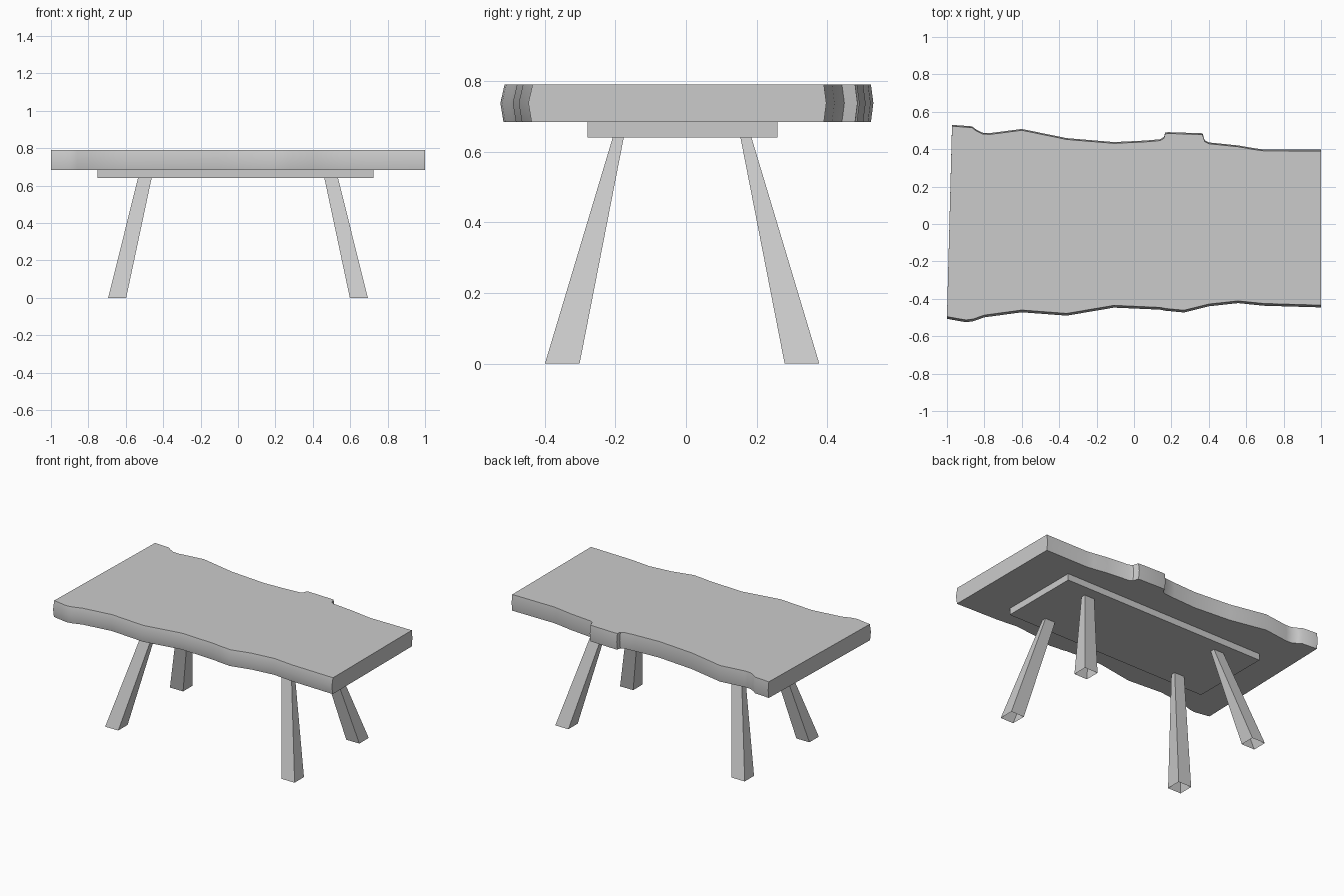
import bpy, bmesh

if "Cube" in bpy.data.objects:
    bpy.data.objects.remove(bpy.data.objects["Cube"])

Z_BOT, Z_PLATE, Z_MID, Z_TOP = 0.683, 0.64, 0.737, 0.79
CY = -0.011  # centre line of the base


def finish(bm, name, smooth=False):
    bmesh.ops.recalc_face_normals(bm, faces=bm.faces)
    mesh = bpy.data.meshes.new(name)
    bm.to_mesh(mesh)
    bm.free()
    obj = bpy.data.objects.new(name, mesh)
    bpy.context.collection.objects.link(obj)
    if smooth:
        bpy.ops.object.select_all(action='DESELECT')
        obj.select_set(True)
        bpy.context.view_layer.objects.active = obj
        bpy.ops.object.shade_smooth_by_angle(angle=0.6)
    return obj


# Live-edge slab: wavy front and back edges, flat ends
front = [(-1, -.507), (-.95, -.516), (-.898, -.525), (-.86, -.52), (-.80, -.499),
         (-.60, -.472), (-.36, -.49), (-.107, -.447), (.14, -.458), (.17, -.464),
         (.267, -.473), (.40, -.44), (.556, -.423), (.695, -.437), (1, -.446)]
back = [(1, .397), (.695, .398), (.65, .404), (.556, .420), (.40, .436), (.378, .448),
        (.366, .485), (.18, .491), (.166, .488), (.16, .465), (.14, .453), (.06, .446),
        (-.107, .438), (-.36, .459), (-.60, .508), (-.77, .486), (-.81, .488),
        (-.845, .506), (-.866, .522), (-.973, .530)]

bm = bmesh.new()
rings = []
for z, inset_f, inset_b in ((Z_BOT, .009, .007), (Z_MID, 0, 0), (Z_TOP, .012, .007)):
    ring = [bm.verts.new((x, y + inset_f, z)) for x, y in front]
    ring += [bm.verts.new((x, y - inset_b, z)) for x, y in back]
    rings.append(ring)
nf, n = len(front), len(front) + len(back)
for lo, hi in zip(rings, rings[1:]):
    for i in range(n - 1):
        if i != nf - 1:
            bm.faces.new((lo[i], lo[i + 1], hi[i + 1], hi[i]))
for a, b in ((nf - 1, nf), (n - 1, 0)):  # end faces
    bm.faces.new([r[a] for r in rings] + [r[b] for r in reversed(rings)])
bm.faces.new(rings[0])
bm.faces.new(rings[-1])
finish(bm, "table_top", smooth=True)

# Mounting plate under the slab
bm = bmesh.new()
bmesh.ops.create_cube(bm, size=1)
for v in bm.verts:
    v.co.x = v.co.x * 1.476 - 0.013
    v.co.y = v.co.y * 0.538 - 0.010
    v.co.z = Z_PLATE if v.co.z < 0 else Z_BOT
finish(bm, "mounting_plate")


# Splayed, tapered legs, hollow and open at the foot
def leg(name, sx, sy):
    bm = bmesh.new()
    loops = []
    for z, x0, x1, y0, y1 in ((0, .598, .694, .290, .388), (Z_PLATE, .462, .535, .165, .196)):
        loops.append([bm.verts.new((sx * x, CY + sy * y, z))
                      for x, y in ((x0, y0), (x1, y0), (x1, y1), (x0, y1))])
    lo, hi = loops
    for i in range(4):
        j = (i + 1) % 4
        bm.faces.new((lo[i], lo[j], hi[j], hi[i]))
    bm.faces.new(hi)
    finish(bm, name)


for side, sx in (("left", -1), ("right", 1)):
    for end, sy in (("front", -1), ("back", 1)):
        leg(f"{end}_{side}_leg", sx, sy)
